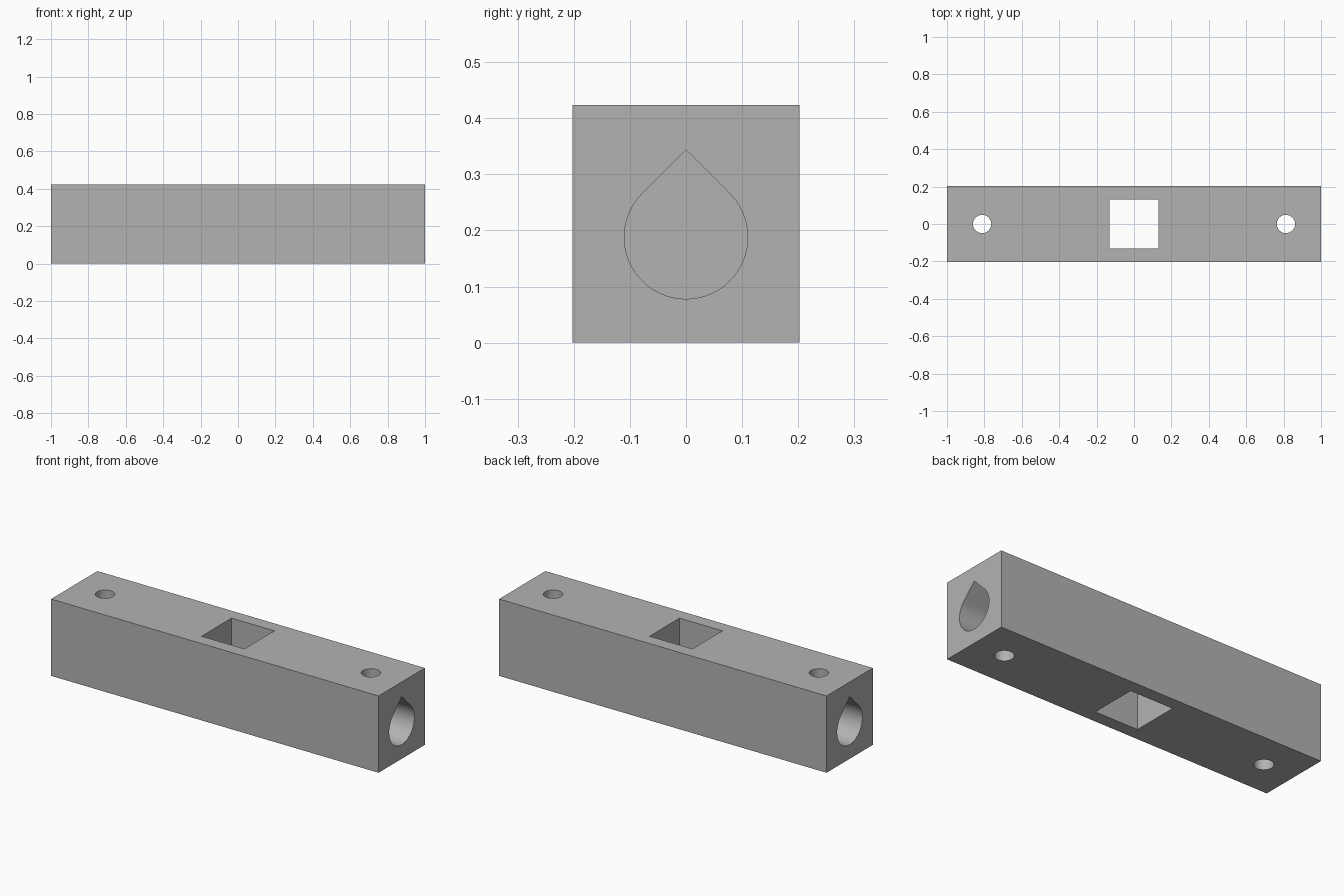
import bpy
import bmesh
from math import cos, sin, pi, sqrt
from mathutils import Matrix, Vector

default_cube = bpy.data.objects.get("Cube")
if default_cube:
    bpy.data.objects.remove(default_cube, do_unlink=True)

LENGTH, WIDTH, HEIGHT = 2.0, 0.404, 0.424
BORE_R, BORE_Z, BORE_DEPTH = 0.11, 0.188, 0.6
POCKET = 0.262
PIN_X, PIN_R = 0.812, 0.049

grey = bpy.data.materials.new("plain grey")
grey.use_nodes = True
colour = (0.45, 0.45, 0.45, 1)
grey.diffuse_color = colour
grey.node_tree.nodes["Principled BSDF"].inputs["Base Color"].default_value = colour


def finish(name, bm):
    bmesh.ops.recalc_face_normals(bm, faces=bm.faces)
    mesh = bpy.data.meshes.new(name)
    bm.to_mesh(mesh)
    bm.free()
    mesh.materials.append(grey)
    obj = bpy.data.objects.new(name, mesh)
    bpy.context.collection.objects.link(obj)
    return obj


def box(name, size, centre):
    bm = bmesh.new()
    bmesh.ops.create_cube(bm, size=1, matrix=Matrix.Translation(centre) @ Matrix.Diagonal((*size, 1)))
    return finish(name, bm)


def pin_hole(name, x):
    bm = bmesh.new()
    bmesh.ops.create_cone(bm, cap_ends=True, segments=48, radius1=PIN_R, radius2=PIN_R,
                          depth=HEIGHT * 2, matrix=Matrix.Translation((x, 0, HEIGHT / 2)))
    return finish(name, bm)


def teardrop_bore(name, side):
    # Round arc below, 45 degree roof meeting in a point above
    steps = 54
    angles = [3 * pi / 4 + 1.5 * pi * i / steps for i in range(steps + 1)]
    profile = [(BORE_R * cos(a), BORE_Z + BORE_R * sin(a)) for a in angles]
    profile.append((0, BORE_Z + BORE_R * sqrt(2)))
    bm = bmesh.new()
    inner = side * (LENGTH / 2 - BORE_DEPTH)
    face = bm.faces.new([bm.verts.new((inner, y, z)) for y, z in profile])
    grown = bmesh.ops.extrude_face_region(bm, geom=[face], use_keep_orig=True)
    moved = [v for v in grown["geom"] if isinstance(v, bmesh.types.BMVert)]
    bmesh.ops.translate(bm, verts=moved, vec=Vector((side * (BORE_DEPTH + 0.1), 0, 0)))
    return finish(name, bm)


# Main bar
bar = box("bar", (LENGTH, WIDTH, HEIGHT), (0, 0, HEIGHT / 2))

# Square pocket through the middle, then a blind bore and a pin hole at each end
cutters = [box("pocket_cutter", (POCKET, POCKET, HEIGHT * 2), (0, 0, HEIGHT / 2))]
for side, label in ((1, "left"), (-1, "right")):
    cutters.append(teardrop_bore(label + "_bore_cutter", side))
    cutters.append(pin_hole(label + "_pin_cutter", side * PIN_X))

bpy.ops.object.select_all(action="DESELECT")
bar.select_set(True)
bpy.context.view_layer.objects.active = bar
for cutter in cutters:
    cutter.hide_render = True
    cut = bar.modifiers.new(cutter.name, "BOOLEAN")
    cut.operation = "DIFFERENCE"
    cut.solver = "EXACT"
    cut.object = cutter
    bpy.ops.object.modifier_apply(modifier=cut.name)
    bpy.data.objects.remove(cutter, do_unlink=True)

# Smooth the round walls, keep the edges crisp
bpy.ops.object.shade_smooth_by_angle(angle=pi / 6)
